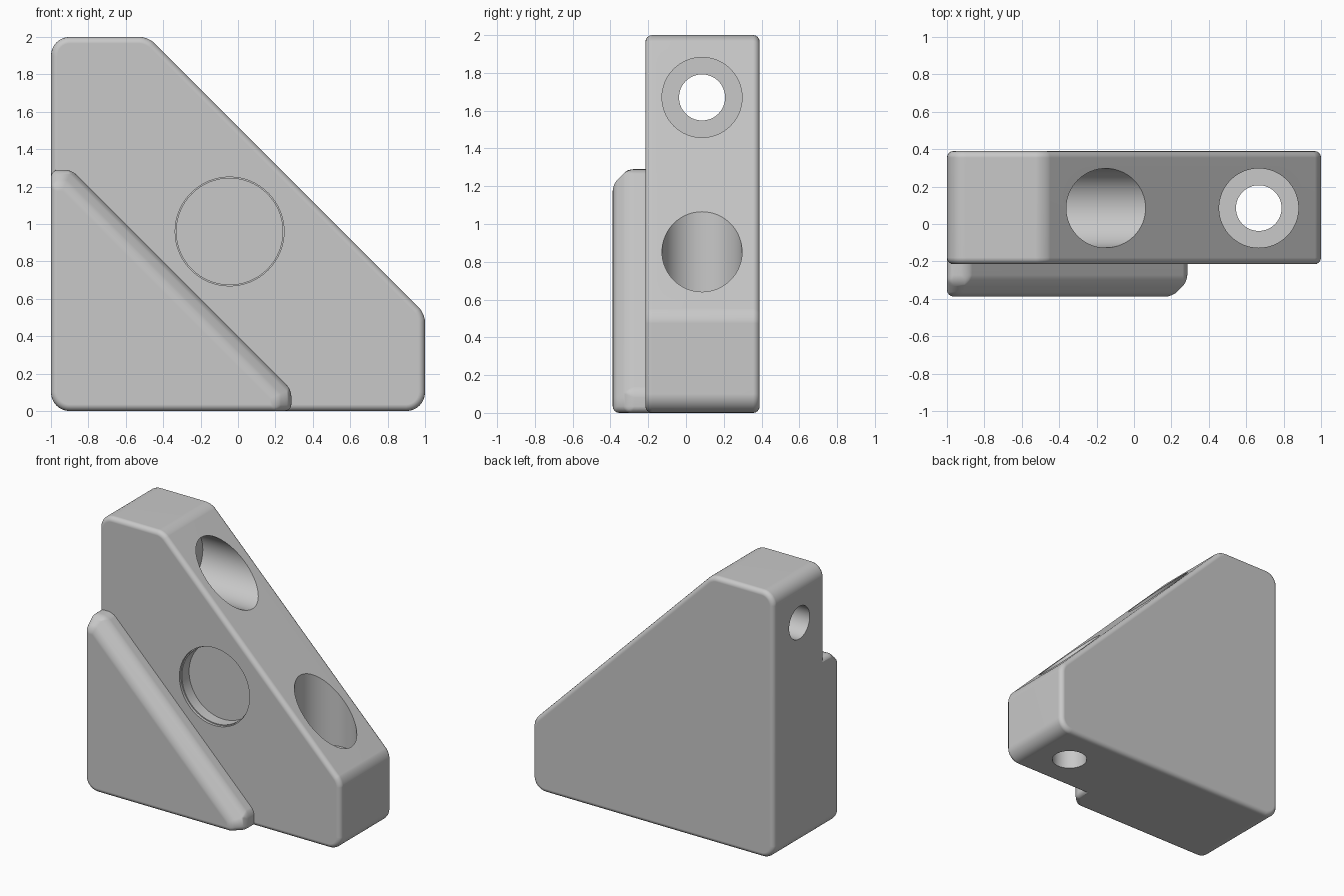
import bpy, bmesh
from math import pi
from mathutils import Matrix, Vector

cube = bpy.data.objects.get("Cube")
if cube:
    bpy.data.objects.remove(cube, do_unlink=True)

grey = bpy.data.materials.new("light grey plastic")
grey.use_nodes = True
COLOUR = (0.58, 0.58, 0.58, 1)
grey.diffuse_color = COLOUR
grey.node_tree.nodes["Principled BSDF"].inputs["Base Color"].default_value = COLOUR


def finish(bm, name):
    bmesh.ops.recalc_face_normals(bm, faces=bm.faces)
    mesh = bpy.data.meshes.new(name)
    bm.to_mesh(mesh)
    bm.free()
    mesh.materials.append(grey)
    obj = bpy.data.objects.new(name, mesh)
    bpy.context.collection.objects.link(obj)
    return obj


def apply(obj, mod):
    bpy.ops.object.select_all(action='DESELECT')
    bpy.context.view_layer.objects.active = obj
    obj.select_set(True)
    bpy.ops.object.modifier_apply(modifier=mod.name)


def prism(name, profile, front, back, corners, chamfer=0.0):
    """Extrude an x-z profile along y, round its corners, then soften its rims."""
    bm = bmesh.new()
    face = bm.faces.new([bm.verts.new((x, front, z)) for x, z in profile])
    ext = bmesh.ops.extrude_face_region(bm, geom=[face])
    verts = [g for g in ext["geom"] if isinstance(g, bmesh.types.BMVert)]
    bmesh.ops.translate(bm, verts=verts, vec=(0, back - front, 0))
    bmesh.ops.recalc_face_normals(bm, faces=bm.faces)

    # Chamfer the front edges that do not lie on the left or bottom side
    if chamfer:
        rim = []
        for e in bm.edges:
            a, b = (v.co for v in e.verts)
            mid = (a + b) / 2
            if max(a.y, b.y) < front + 0.01 and mid.x > -0.99 and mid.z > 0.01:
                rim.append(e)
        bmesh.ops.bevel(bm, geom=rim, offset=chamfer, segments=1,
                        affect='EDGES', profile=0.5)

    # Round the profile corners
    for x, z, radius in corners:
        edges = [e for e in bm.edges
                 if all((v.co - Vector((x, v.co.y, z))).length < 0.001 for v in e.verts)]
        bmesh.ops.bevel(bm, geom=edges, offset=radius, segments=8,
                        affect='EDGES', profile=0.5)
    obj = finish(bm, name)
    mod = obj.modifiers.new("soft rims", 'BEVEL')
    mod.width = 0.035
    mod.segments = 4
    mod.limit_method = 'ANGLE'
    mod.angle_limit = 0.6
    apply(obj, mod)
    return obj


def cylinder(name, radius, start, end):
    a, b = Vector(start), Vector(end)
    bm = bmesh.new()
    turn = (b - a).to_track_quat('Z', 'Y').to_matrix().to_4x4()
    bmesh.ops.create_cone(bm, cap_ends=True, segments=64, radius1=radius, radius2=radius,
                          depth=(b - a).length,
                          matrix=Matrix.Translation((a + b) / 2) @ turn)
    return finish(bm, name)


def combine(obj, other, operation):
    mod = obj.modifiers.new(operation, 'BOOLEAN')
    mod.operation = operation
    mod.solver = 'EXACT'
    mod.object = other
    other.hide_render = True
    apply(obj, mod)
    bpy.data.objects.remove(other, do_unlink=True)


# Main block with a sloping side
block = prism("bracket_body",
              [(-1, 0), (1, 0), (1, 0.52), (-0.48, 2), (-1, 2)], -0.215, 0.39,
              [(-1, 0, 0.1), (1, 0, 0.1), (-1, 2, 0.1),
               (1, 0.52, 0.045), (-0.48, 2, 0.045)])

# Raised triangular ledge on the front
ledge = prism("front_ledge",
              [(-1, 0), (0.285, 0), (0.285, 0.115), (-0.89, 1.29), (-1, 1.29)],
              -0.388, 0.0, [(-1, 0, 0.1)], chamfer=0.08)
combine(block, ledge, 'UNION')

# Screw holes with wide bores opening on the slope
HOLE_Y, ALONG = 0.085, 0.667
SIDE_Z = 1.67
cuts = [
    cylinder("side_hole", 0.122, (-1.2, HOLE_Y, SIDE_Z), (0.5, HOLE_Y, SIDE_Z)),
    cylinder("side_bore", 0.212, (-0.5, HOLE_Y, SIDE_Z), (0.5, HOLE_Y, SIDE_Z)),
    cylinder("base_hole", 0.122, (ALONG, HOLE_Y, -0.2), (ALONG, HOLE_Y, 1.4)),
    cylinder("base_bore", 0.212, (ALONG, HOLE_Y, 0.5), (ALONG, HOLE_Y, 1.4)),
    # Round front recess with a thin lip
    cylinder("front_recess", 0.284, (-0.045, -0.4, 0.96), (-0.045, -0.11, 0.96)),
    cylinder("recess_lip", 0.291, (-0.045, -0.4, 0.96), (-0.045, -0.195, 0.96)),
]
for cut in cuts:
    combine(block, cut, 'DIFFERENCE')

# Smooth the rounded surfaces and keep the flat sides flat
bpy.ops.object.select_all(action='DESELECT')
bpy.context.view_layer.objects.active = block
block.select_set(True)
bpy.ops.object.shade_smooth_by_angle(angle=pi / 6)
weighted = block.modifiers.new("flat sides", 'WEIGHTED_NORMAL')
weighted.keep_sharp = True
